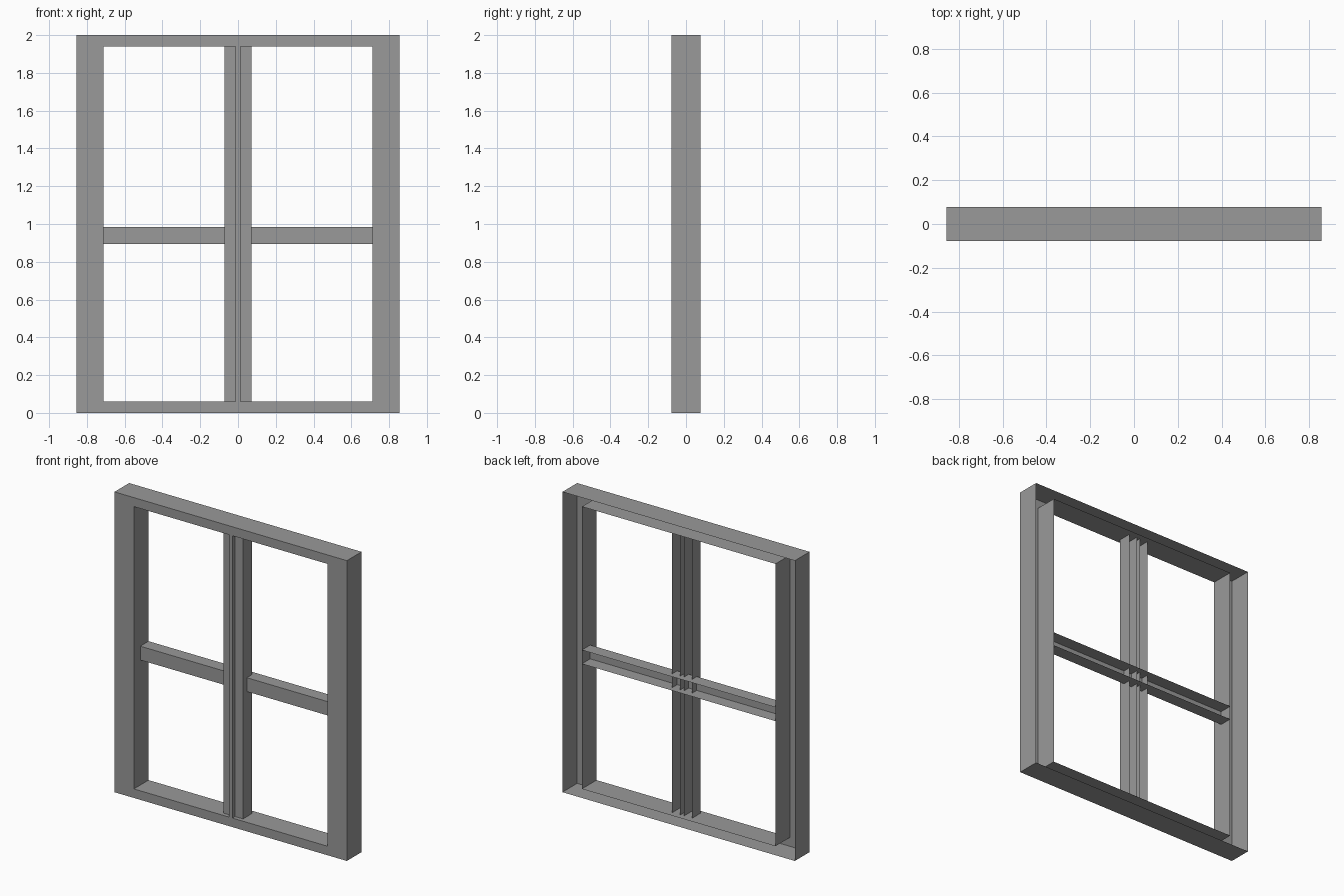
import bpy

if "Cube" in bpy.data.objects:
    bpy.data.objects.remove(bpy.data.objects["Cube"])

# Window frame made of thin sheet channels, open at the back
W, H = 0.856, 2.0             # outer half width, height
IW, Z0, Z1 = 0.713, 0.06, 1.94  # opening half width, bottom, top
F, B = -0.077, 0.077          # front and back planes

# Dark grey paint
paint = bpy.data.materials.new("dark_grey")
paint.diffuse_color = (0.32, 0.32, 0.32, 1)
paint.use_nodes = True
paint.node_tree.nodes["Principled BSDF"].inputs["Base Color"].default_value = paint.diffuse_color


def make(name, verts, faces):
    me = bpy.data.meshes.new(name)
    me.from_pydata(verts, [], faces)
    me.materials.append(paint)
    ob = bpy.data.objects.new(name, me)
    bpy.context.collection.objects.link(ob)
    return ob


def sweep(name, profile, axis, a, b):
    """Extrude an open profile along x (profile = y,z) or z (profile = x,y)."""
    put = (lambda p, t: (t, p[0], p[1])) if axis == 'X' else (lambda p, t: (p[0], p[1], t))
    n = len(profile)
    verts = [put(p, t) for t in (a, b) for p in profile]
    return make(name, verts, [(i, i + 1, n + i + 1, n + i) for i in range(n - 1)])


# Outer frame: a U channel swept round as nested rectangular rings
rings = [(IW, Z0, Z1, B), (IW, Z0, Z1, F), (W, 0, H, F), (W, 0, H, B)]
verts = [(sx * w, y, z) for w, lo, hi, y in rings
         for sx, z in ((-1, lo), (1, lo), (1, hi), (-1, hi))]
faces = [(4 * r + i, 4 * r + (i + 1) % 4, 4 * r + 4 + (i + 1) % 4, 4 * r + 4 + i)
         for r in range(3) for i in range(4)]
make("outer_frame", verts, faces)

# Centre mullion: stepped profile with raised middle strip
MF, MB = -0.05, 0.042
sweep("centre_post", [(-0.013, MB), (-0.013, F), (0.013, F), (0.013, MB)], 'Z', Z0, Z1)
for side, s in (("left", -1), ("right", 1)):
    sweep(side + "_sash_stile", [(s * 0.072, MB), (s * 0.072, MF), (s * 0.013, MF)], 'Z', Z0, Z1)

# Crossbar: U channel running behind the mullion
sweep("crossbar", [(B, 0.893), (-0.01, 0.893), (-0.01, 0.985), (B, 0.985)], 'X', -IW, IW)
